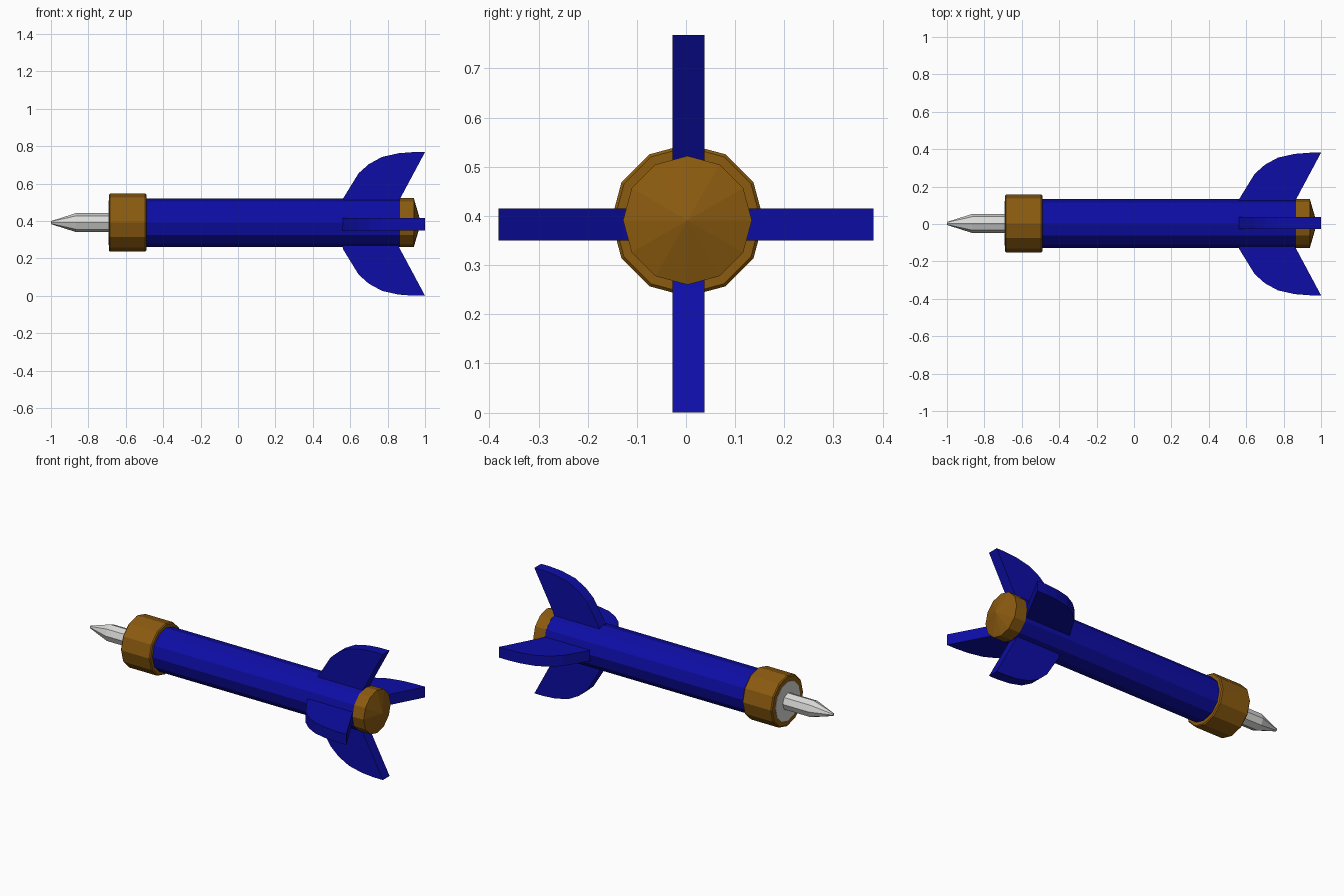
import bpy, bmesh, math
from mathutils import Matrix, Vector

if "Cube" in bpy.data.objects:
    bpy.data.objects.remove(bpy.data.objects["Cube"], do_unlink=True)


def make_material(name, rgb):
    m = bpy.data.materials.new(name)
    m.use_nodes = True
    m.diffuse_color = (*rgb, 1)
    m.node_tree.nodes["Principled BSDF"].inputs["Base Color"].default_value = (*rgb, 1)
    return m


blue = make_material("deep blue", (0.004, 0.004, 0.38))
brown = make_material("golden brown", (0.26, 0.105, 0.005))
grey = make_material("pale grey", (0.70, 0.70, 0.69))

AXIS = Vector((0, 0.003, 0.391))   # centre line of the turned parts


def finish(name, bm, mat):
    bmesh.ops.recalc_face_normals(bm, faces=bm.faces)
    me = bpy.data.meshes.new(name)
    bm.to_mesh(me)
    bm.free()
    me.materials.append(mat)
    ob = bpy.data.objects.new(name, me)
    bpy.context.collection.objects.link(ob)
    return ob


def turned(name, profile, sides, mat):
    """Faceted solid around the x axis from (x, radius) pairs; radius 0 is a point."""
    bm = bmesh.new()
    rings = []
    for x, r in profile:
        n = sides if r else 1
        rings.append([bm.verts.new(AXIS + Vector((x, r * math.sin(math.tau * i / sides),
                                                  r * math.cos(math.tau * i / sides))))
                      for i in range(n)])
    for a, b in zip(rings, rings[1:]):
        for i in range(sides):
            j = (i + 1) % sides
            if len(b) == 1:
                bm.faces.new((a[i], a[j], b[0]))
            else:
                bm.faces.new((a[i], a[j], b[j], b[i]))
    for end in (rings[0], rings[-1]):
        if len(end) > 1:
            bm.faces.new(end)
    return finish(name, bm, mat)


# Barrel, tail cap and front collar
turned("barrel", [(-0.5, 0.13), (0.865, 0.13)], 12, blue)
turned("tail_cap", [(0.865, 0.131), (0.94, 0.131), (0.978, 0)], 12, brown)
turned("collar", [(-0.69, 0.149), (-0.684, 0.155), (-0.496, 0.155), (-0.49, 0.149)], 12, brown)

# Grey nose: plate in the collar and pointed shaft
turned("nose_plate", [(-0.692, 0.119), (-0.68, 0.119)], 12, grey)
turned("nose_tip", [(-0.68, 0.051), (-0.865, 0.051), (-1.0, 0.008)], 8, grey)

# Four swept fins, outline as (x, distance from axis)
outline = [(0.555, 0.1), (0.562, 0.136), (0.645, 0.271), (0.70, 0.32), (0.77, 0.358),
           (0.86, 0.378), (0.94, 0.384), (1.0, 0.384), (0.865, 0.132), (0.85, 0.1)]
HALF = 0.0325
fins = [("top_fin", 0, (0, 0.0055, 0.384)), ("back_fin", -90, (0, -0.003, 0.3825)),
        ("bottom_fin", 180, (0, 0.0055, 0.384)), ("front_fin", 90, (0, 0.003, 0.3825))]
for name, angle, centre in fins:
    bm = bmesh.new()
    face = bm.faces.new([bm.verts.new((x, -HALF, r)) for x, r in outline])
    side = bmesh.ops.extrude_face_region(bm, geom=[face])["geom"]
    bmesh.ops.translate(bm, vec=(0, 2 * HALF, 0),
                        verts=[v for v in side if isinstance(v, bmesh.types.BMVert)])
    bm.transform(Matrix.Translation(centre) @ Matrix.Rotation(math.radians(angle), 4, "X"))
    finish(name, bm, blue)
